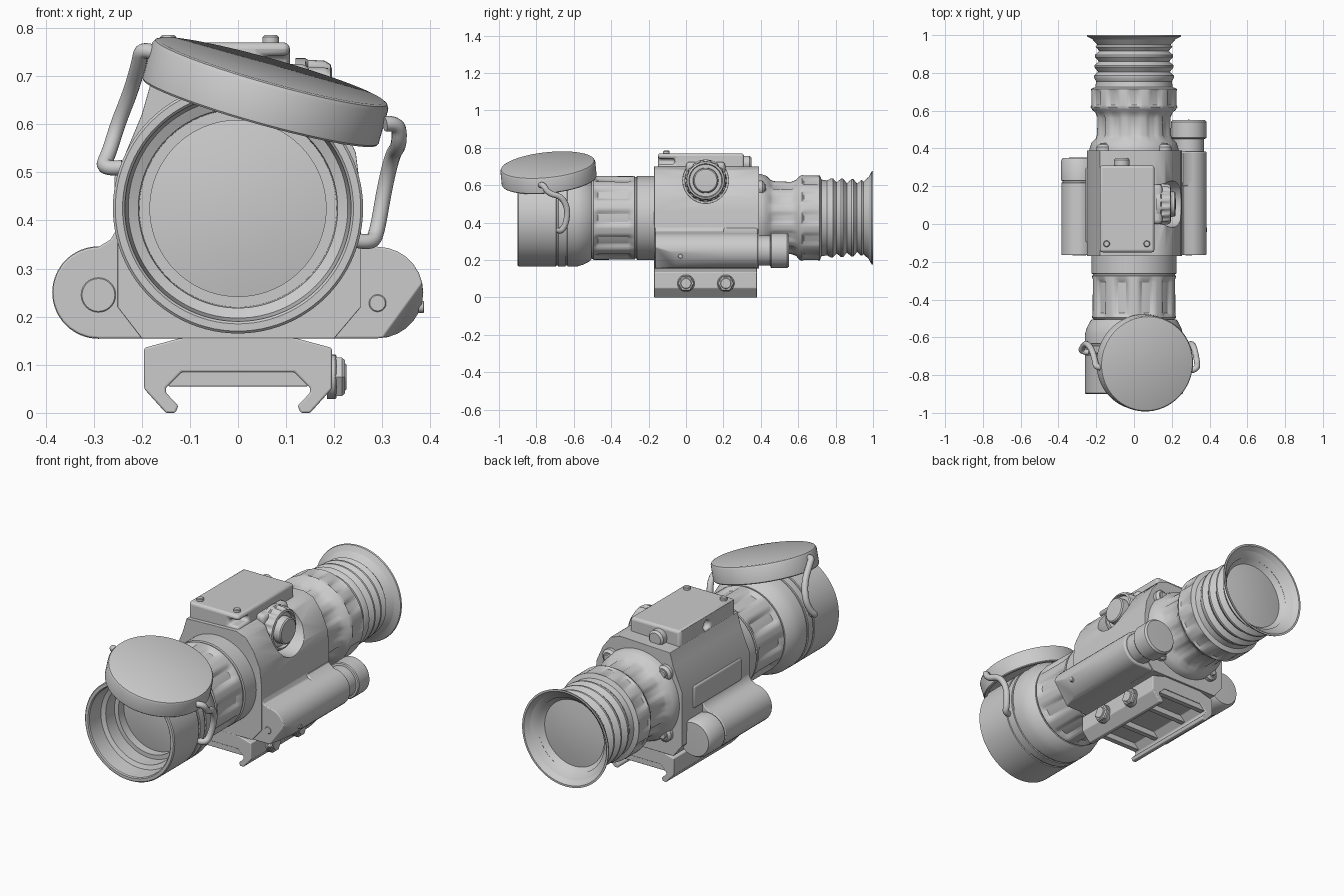
import bpy, bmesh, math
from mathutils import Vector, Matrix

ZC = 0.425  # height of the optical axis


def finish(bm, name, bevel=0, angle=35):
    bmesh.ops.remove_doubles(bm, verts=bm.verts, dist=1e-5)
    bmesh.ops.recalc_face_normals(bm, faces=bm.faces)
    me = bpy.data.meshes.new(name)
    bm.to_mesh(me)
    bm.free()
    ob = bpy.data.objects.new(name, me)
    bpy.context.collection.objects.link(ob)
    bpy.ops.object.select_all(action='DESELECT')
    ob.select_set(True)
    bpy.context.view_layer.objects.active = ob
    bpy.ops.object.shade_smooth_by_angle(angle=math.radians(angle))
    if bevel:
        m = ob.modifiers.new("bevel", 'BEVEL')
        m.width, m.segments, m.limit_method = bevel, 3, 'ANGLE'
        m.angle_limit = math.radians(40)
    return ob


def lathe(name, profile, origin=(0, 0, 0), axis=(0, 1, 0), segs=64, lobes=0):
    """Revolve (radius, distance[, flute depth]) points about an axis."""
    bm = bmesh.new()
    rot = Vector((0, 1, 0)).rotation_difference(Vector(axis).normalized()).to_matrix()
    rings = []
    for p in profile:
        ring = []
        for i in range(segs):
            a = 2 * math.pi * i / segs
            r = p[0]
            if len(p) > 2:
                t = min(1, max(0, 0.5 + 0.9 * math.cos(lobes * a)))
                r -= p[2] * t * t * (3 - 2 * t)
            v = rot @ Vector((r * math.cos(a), p[1], r * math.sin(a)))
            ring.append(bm.verts.new(v + Vector(origin)))
        rings.append(ring)
    for a, b in zip(rings, rings[1:]):
        for i in range(segs):
            j = (i + 1) % segs
            bm.faces.new((a[i], a[j], b[j], b[i]))
    return finish(bm, name)


def disc(name, origin, axis, r, h, c=0.006, segs=40):
    """Solid cylinder with a chamfered far end."""
    return lathe(name, [(0, 0), (r, 0), (r, h - c), (r - c, h), (0, h)], origin, axis, segs)


def prism(name, outline, y0, y1, bevel=0.012, cut=None):
    """Extrude an x-z outline along y."""
    bm = bmesh.new()
    f = bm.faces.new([bm.verts.new((x, y0, z)) for x, z in outline])
    ext = bmesh.ops.extrude_face_region(bm, geom=[f])
    for v in ext["geom"]:
        if isinstance(v, bmesh.types.BMVert):
            v.co.y = y1
    if cut:
        res = bmesh.ops.bisect_plane(bm, geom=bm.verts[:] + bm.edges[:] + bm.faces[:],
                                     plane_co=cut[0], plane_no=cut[1], clear_outer=True)
        edges = [e for e in res["geom_cut"] if isinstance(e, bmesh.types.BMEdge)]
        bmesh.ops.contextual_create(bm, geom=edges)
    return finish(bm, name, bevel)


def box(name, lo, hi, bevel=0.01):
    bm = bmesh.new()
    bmesh.ops.create_cube(bm, size=1)
    for v in bm.verts:
        v.co = [lo[i] + (v.co[i] + 0.5) * (hi[i] - lo[i]) for i in range(3)]
    return finish(bm, name, bevel)


def arc(cx, cz, r, a0, a1, n=14):
    return [(cx + r * math.cos(math.radians(a0 + (a1 - a0) * i / n)),
             cz + r * math.sin(math.radians(a0 + (a1 - a0) * i / n))) for i in range(n + 1)]


def carve(target, cutter):
    cutter.hide_render = True
    cutter.display_type = 'WIRE'
    m = target.modifiers.new("cut", 'BOOLEAN')
    m.object, m.operation, m.solver = cutter, 'DIFFERENCE', 'EXACT'
    target.modifiers.move(len(target.modifiers) - 1, 0)


# objective bell, with lens recess and strap groove
lathe("objective_bell", [
    (0, -0.705), (0.1, -0.70), (0.183, -0.685), (0.183, -0.73), (0.205, -0.73), (0.207, -0.80),
    (0.228, -0.81), (0.235, -0.895), (0.24, -0.9), (0.255, -0.9), (0.26, -0.895),
    (0.26, -0.695), (0.255, -0.693), (0.255, -0.685), (0.26, -0.683), (0.26, -0.645),
    (0.255, -0.643), (0.255, -0.635), (0.26, -0.633), (0.259, -0.58), (0.25, -0.55),
    (0.232, -0.515), (0.222, -0.505), (0.15, -0.5)], (0, 0, ZC), segs=96)

# fluted focus ring and the smooth neck behind it
lathe("focus_ring", [
    (0.15, -0.505), (0.215, -0.505), (0.224, -0.495), (0.224, -0.485, 0.004), (0.224, -0.47, 0.018),
    (0.223, -0.31, 0.018), (0.223, -0.29, 0.004), (0.223, -0.275), (0.218, -0.272), (0.218, -0.265),
    (0.225, -0.262), (0.225, -0.1), (0, -0.1)], (0, 0, ZC), segs=120, lobes=10)

# eyepiece: flared neck, grip ring, rubber bellows and eyecup
lathe("eyepiece", [
    (0, 0.3), (0.235, 0.3), (0.235, 0.4), (0.225, 0.43), (0.205, 0.45), (0.2, 0.47, 0.01),
    (0.196, 0.56, 0.01), (0.205, 0.59), (0.222, 0.605), (0.23, 0.62), (0.23, 0.63, 0.01),
    (0.23, 0.7, 0.01), (0.228, 0.715), (0.205, 0.725), (0.2, 0.755), (0.212, 0.775),
    (0.212, 0.785), (0.19, 0.805), (0.21, 0.83), (0.21, 0.84), (0.186, 0.86), (0.207, 0.885),
    (0.207, 0.895), (0.183, 0.915), (0.203, 0.938), (0.192, 0.952), (0.215, 0.975), (0.248, 0.992),
    (0.25, 1.0), (0.24, 1.0), (0.2, 0.955), (0.178, 0.93), (0.172, 0.925), (0.1, 0.935), (0, 0.94)],
    (0, 0, ZC), segs=120, lobes=12)

# housing core
core = prism("housing", [
    (-0.18, 0.69), (0.11, 0.70), (0.165, 0.68), (0.21, 0.62), (0.245, 0.54), (0.255, 0.46),
    (0.255, 0.22), (0.2, 0.155), (-0.2, 0.155), (-0.25, 0.22), (-0.25, 0.5), (-0.2, 0.62)],
    -0.17, 0.39, 0.014)
carve(core, lathe("knob_recess_cutter", [(0, 0), (0.122, 0), (0.122, 0.3), (0, 0.3)],
                  (0.125, 0.105, 0.625), (1, 0, 0)))
box("left_side_panel", (-0.257, -0.1, 0.38), (-0.2, 0.3, 0.5), 0.012)

# lower housing that swells into a tube on each side
outline = ([(0.245, 0.42), (0.25, 0.385), (0.265, 0.355)] + arc(0.29, 0.25, 0.095, 90, -90)
           + arc(-0.29, 0.25, 0.095, -90, -270) + [(-0.265, 0.36), (-0.25, 0.385), (-0.245, 0.42)])
prism("lower_housing", outline, -0.165, 0.22, 0.014,
      ((0.383, -0.17, 0.27), Vector((0.8, -0.19, -0.58)).normalized()))
prism("right_tube", [(0.2, 0.155), (0.2, 0.37), (0.26, 0.37)] + arc(0.29, 0.25, 0.095, 90, -90),
      0.2, 0.385, 0.008)
lathe("right_tube_cap", [(0, 0.36), (0.08, 0.36), (0.08, 0.45), (0.09, 0.452), (0.094, 0.457),
                         (0.094, 0.54), (0.086, 0.55), (0, 0.552)], (0.29, 0, 0.25))
lathe("left_tube_cap", [(0, 0.2), (0.088, 0.2), (0.088, 0.228), (0.096, 0.23), (0.096, 0.335),
                        (0.086, 0.35), (0, 0.352)], (-0.29, 0, 0.25))
disc("left_front_screw", (-0.29, -0.16, 0.245), (0, -1, 0), 0.036, 0.008, 0.002)
disc("right_front_screw", (0.29, -0.16, 0.228), (0, -1, 0), 0.018, 0.008, 0.002)
disc("side_pin", (0.375, -0.03, 0.22), (1, 0, 0), 0.012, 0.012, 0.002)

# raised top compartment with slot, side hole and screws
top = box("top_box", (-0.18, -0.15, 0.6), (0.108, 0.31, 0.77), 0.016)
carve(top, box("slot_cutter", (0.05, -0.2, 0.712), (0.2, -0.06, 0.742), 0))
carve(top, lathe("hole_cutter", [(0, 0), (0.025, 0), (0.025, 0.06), (0, 0.06)],
                 (-0.21, 0.08, 0.715), (1, 0, 0), 32))
for x in (-0.145, 0.068):
    disc("top_screw", (x, -0.105, 0.765), (0, 0, 1), 0.017, 0.02, 0.004)
disc("rear_port", (-0.065, 0.3, 0.715), (0, 1, 0), 0.042, 0.05, 0.01)
box("knob_shroud", (0.09, 0.0, 0.66), (0.15, 0.21, 0.725), 0.02)

# side adjustment knob
lathe("side_knob", [
    (0, 0), (0.112, 0), (0.112, 0.02), (0.11, 0.025, 0.007), (0.108, 0.06, 0.007), (0.1, 0.072),
    (0.09, 0.075), (0.086, 0.06), (0.068, 0.06), (0.066, 0.095), (0.06, 0.1), (0, 0.102)],
    (0.12, 0.105, 0.625), (1, 0, 0), 128, 16)

# screw bosses around the rear flange
for a in (45, 135, 225, 315):
    c, s = math.cos(math.radians(a)), math.sin(math.radians(a))
    disc("rear_boss", (0.225 * c, 0.36, ZC + 0.225 * s), (0, 1, 0), 0.04, 0.06, 0.012, 32)
    disc("rear_screw", (0.225 * c, 0.41, ZC + 0.225 * s), (0, 1, 0), 0.022, 0.018, 0.004, 24)

# rail clamp with hooked jaws
half = [(0.11, 0.158), (0.195, 0.135), (0.195, 0.05), (0.15, 0), (0.13, 0), (0.124, 0.015),
        (0.15, 0.042), (0.15, 0.052), (0.117, 0.085)]
prism("rail_clamp", half + [(-x, z) for x, z in reversed(half)], -0.17, 0.38, 0.004)
for y in (-0.15, 0.0, 0.21, 0.36):
    box("recoil_bar", (-0.145, y - 0.014, 0.055), (0.145, y + 0.014, 0.09), 0.003)
for y in (0.0, 0.213):
    disc("clamp_nut", (0.185, y, 0.075), (1, 0, 0), 0.046, 0.037, 0.006, 6)
    disc("clamp_washer", (0.185, y, 0.075), (1, 0, 0), 0.046, 0.02, 0.003)
    disc("clamp_bolt", (0.185, y, 0.075), (1, 0, 0), 0.03, 0.04, 0.004)

# flip-open lens cap, tilted above the bell
normal = Vector((0.27, -0.1, 0.96)).normalized()
lathe("lens_cap", [(0, -0.02), (0.235, -0.02), (0.238, -0.09), (0.252, -0.09), (0.255, -0.086),
                   (0.255, -0.012), (0.25, -0.003), (0.243, 0), (0, 0)],
      (0.07, -0.74, 0.711), normal, 96)

# flexible straps tying cap to bell
right_strap = [(0.305, -0.775, 0.60), (0.335, -0.765, 0.605), (0.335, -0.735, 0.555),
               (0.322, -0.665, 0.54), (0.305, -0.63, 0.47), (0.29, -0.645, 0.38),
               (0.278, -0.675, 0.35), (0.24, -0.68, 0.36)]
left_strap = [(-0.165, -0.76, 0.745), (-0.2, -0.76, 0.76), (-0.205, -0.73, 0.73),
              (-0.222, -0.665, 0.67), (-0.25, -0.63, 0.60), (-0.268, -0.645, 0.54),
              (-0.285, -0.675, 0.505), (-0.24, -0.68, 0.51)]
for name, pts in (("right_strap", right_strap), ("left_strap", left_strap)):
    cu = bpy.data.curves.new(name, 'CURVE')
    cu.dimensions, cu.bevel_depth, cu.bevel_resolution = '3D', 0.016, 4
    cu.use_fill_caps = True
    sp = cu.splines.new('NURBS')
    sp.points.add(len(pts) - 1)
    for p, co in zip(sp.points, pts):
        p.co = (*co, 1)
    sp.use_endpoint_u, sp.order_u, sp.resolution_u = True, 3, 8
    bpy.context.collection.objects.link(bpy.data.objects.new(name, cu))
